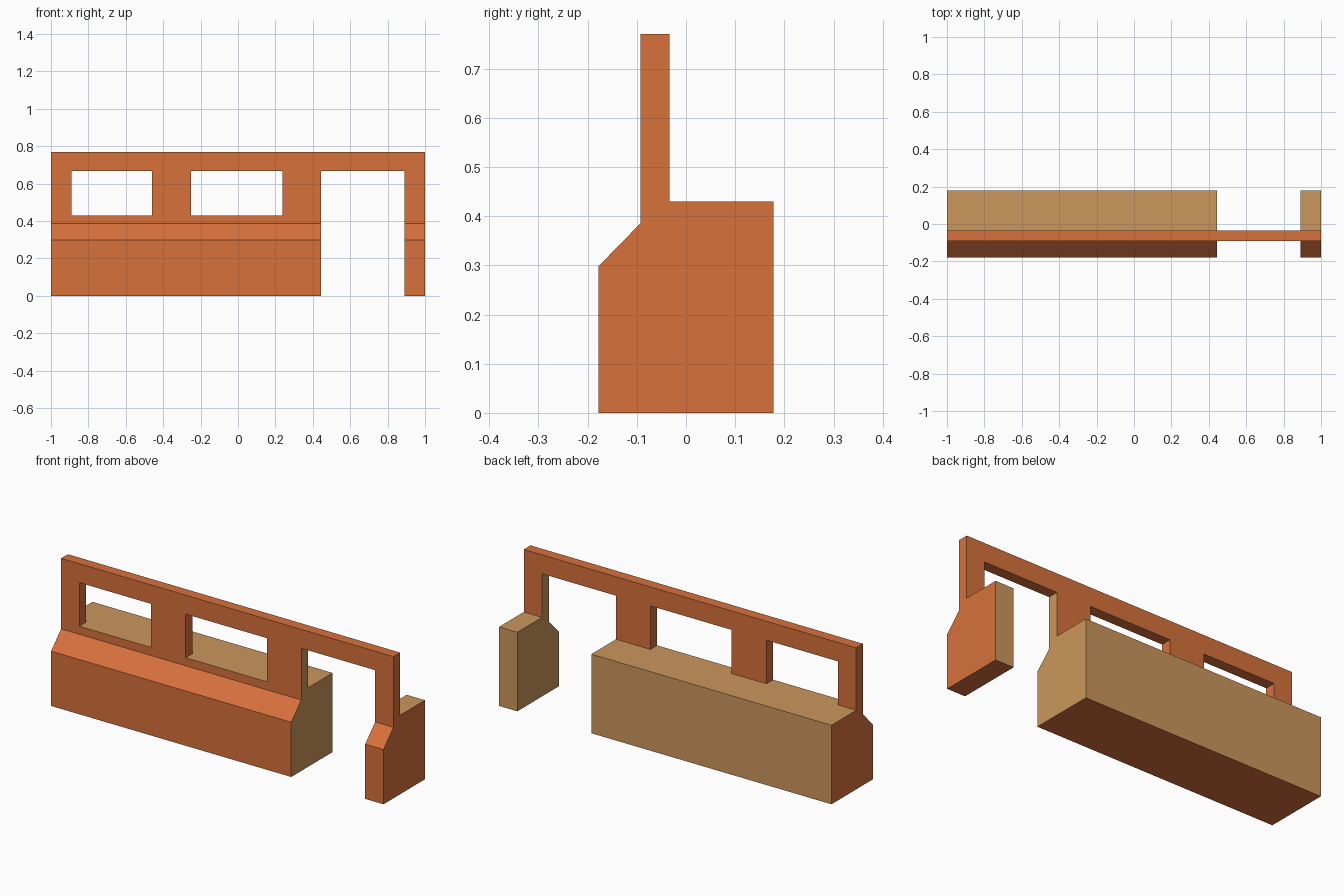
import bpy, bmesh
from mathutils import Vector

if "Cube" in bpy.data.objects:
    bpy.data.objects.remove(bpy.data.objects["Cube"])


def material(name, color):
    m = bpy.data.materials.new(name)
    m.diffuse_color = (*color, 1)
    m.use_nodes = True
    m.node_tree.nodes["Principled BSDF"].inputs["Base Color"].default_value = m.diffuse_color
    return m


brick = material("brick", (0.68, 0.165, 0.045))
plaster = material("plaster", (0.60, 0.31, 0.11))

DOOR_L, DOOR_R = 0.445, 0.89      # doorway sides
FRONT, BACK = -0.092, -0.034      # upper wall faces
SILL, HEAD, TOP = 0.43, 0.667, 0.77


def prism(name, points, push, is_plaster):
    """Extrude a flat outline, then paint the inner faces as plaster."""
    bm = bmesh.new()
    face = bm.faces.new([bm.verts.new(p) for p in points])
    new = bmesh.ops.extrude_face_region(bm, geom=[face])["geom"]
    bmesh.ops.translate(bm, vec=Vector(push),
                        verts=[v for v in new if isinstance(v, bmesh.types.BMVert)])
    bmesh.ops.recalc_face_normals(bm, faces=bm.faces)
    for f in bm.faces:
        f.material_index = int(is_plaster(f.normal, f.calc_center_median()))
    mesh = bpy.data.meshes.new(name)
    bm.to_mesh(mesh)
    bm.free()
    mesh.materials.append(brick)
    mesh.materials.append(plaster)
    obj = bpy.data.objects.new(name, mesh)
    bpy.context.collection.objects.link(obj)
    return obj


def in_doorway(n, c):
    return abs(n.x) > 0.9 and DOOR_L - 0.01 < c.x < DOOR_R + 0.01


def base_plaster(n, c):
    return n.y > 0.9 or n.z > 0.9 or in_doorway(n, c)


# Thick lower walls with a sloped front ledge, either side of the doorway
section = [(-0.178, 0), (0.178, 0), (0.178, SILL), (FRONT, SILL),
           (FRONT, 0.386), (-0.178, 0.298)]
for name, x0, x1 in (("lower_wall", -1, DOOR_L), ("door_side_wall", DOOR_R, 1)):
    prism(name, [(x0, y, z) for y, z in section], (x1 - x0, 0, 0), base_plaster)

# Thin upper wall: a lintel with four piers, leaving two windows and the doorway
openings = [(-0.89, -0.46), (-0.25, 0.238), (DOOR_L, DOOR_R)]
outline = [(1, SILL), (1, TOP), (-1, TOP), (-1, SILL)]
for a, b in openings:
    outline += [(a, SILL), (a, HEAD), (b, HEAD), (b, SILL)]
prism("upper_wall", [(x, FRONT, z) for x, z in outline], (0, BACK - FRONT, 0), in_doorway)
